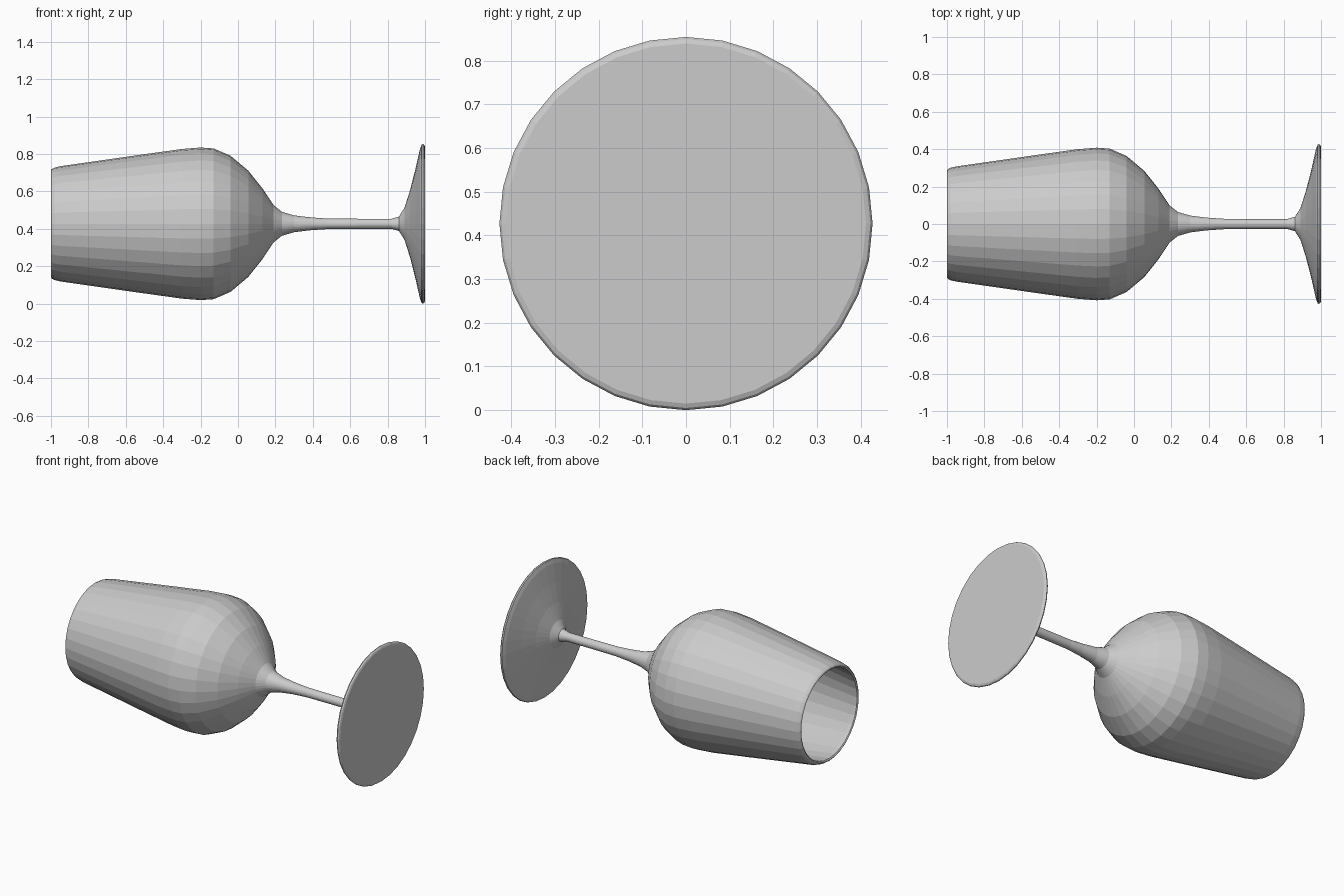
import bpy
import bmesh
from math import cos, sin, tau

if "Cube" in bpy.data.objects:
    bpy.data.objects.remove(bpy.data.objects["Cube"])

SEGMENTS = 32
RADIUS = 0.427      # foot radius, also the height of the axis

grey = bpy.data.materials.new("pale grey")
grey.use_nodes = True
grey.diffuse_color = (0.6, 0.6, 0.6, 1)
grey.node_tree.nodes["Principled BSDF"].inputs["Base Color"].default_value = grey.diffuse_color


def lathe(name, profile):
    """Turn a list of (x, radius) points round the lying axis; radius 0 closes an end."""
    bm = bmesh.new()
    rings = []
    for x, r in profile:
        count = SEGMENTS if r else 1
        rings.append([bm.verts.new((x, r * sin(tau * i / SEGMENTS),
                                    RADIUS + r * cos(tau * i / SEGMENTS)))
                      for i in range(count)])
    for a, b in zip(rings, rings[1:]):
        for i in range(SEGMENTS):
            j = (i + 1) % SEGMENTS
            corners = [a[i % len(a)], a[j % len(a)], b[j % len(b)], b[i % len(b)]]
            bm.faces.new(list(dict.fromkeys(corners)))
    bmesh.ops.recalc_face_normals(bm, faces=bm.faces)
    mesh = bpy.data.meshes.new(name)
    bm.to_mesh(mesh)
    bm.free()
    mesh.materials.append(grey)
    obj = bpy.data.objects.new(name, mesh)
    bpy.context.collection.objects.link(obj)
    return obj


# Bowl: outer wall from the stem to the rim, then the hollow inside
outer = [(0.19, 0.1), (0.13, 0.19), (0.055, 0.284), (-0.04, 0.364), (-0.13, 0.403),
         (-0.2, 0.408), (-0.3, 0.4), (-0.53, 0.368), (-0.95, 0.308), (-0.98, 0.301),
         (-0.995, 0.293), (-1, 0.285)]
inner = [(-0.995, 0.277), (-0.97, 0.278), (-0.53, 0.344), (-0.3, 0.376), (-0.2, 0.384),
         (-0.13, 0.379), (-0.05, 0.342), (0.04, 0.264), (0.11, 0.172), (0.15, 0.09),
         (0.16, 0)]
lathe("bowl", [(0.19, 0)] + outer + inner)

# Stem: flares into the bowl and into the foot
lathe("stem", [(0.19, 0), (0.19, 0.1), (0.235, 0.064), (0.3, 0.045), (0.39, 0.034),
               (0.48, 0.028), (0.65, 0.027), (0.82, 0.027), (0.86, 0.038),
               (0.89, 0.085), (0.89, 0)])

# Foot: thin flared disc with a flat base
lathe("foot", [(0.89, 0), (0.89, 0.085), (0.92, 0.18), (0.948, 0.29), (0.973, 0.4),
               (0.982, 0.424), (0.989, RADIUS), (0.996, 0.422), (1, 0.412), (1, 0)])
